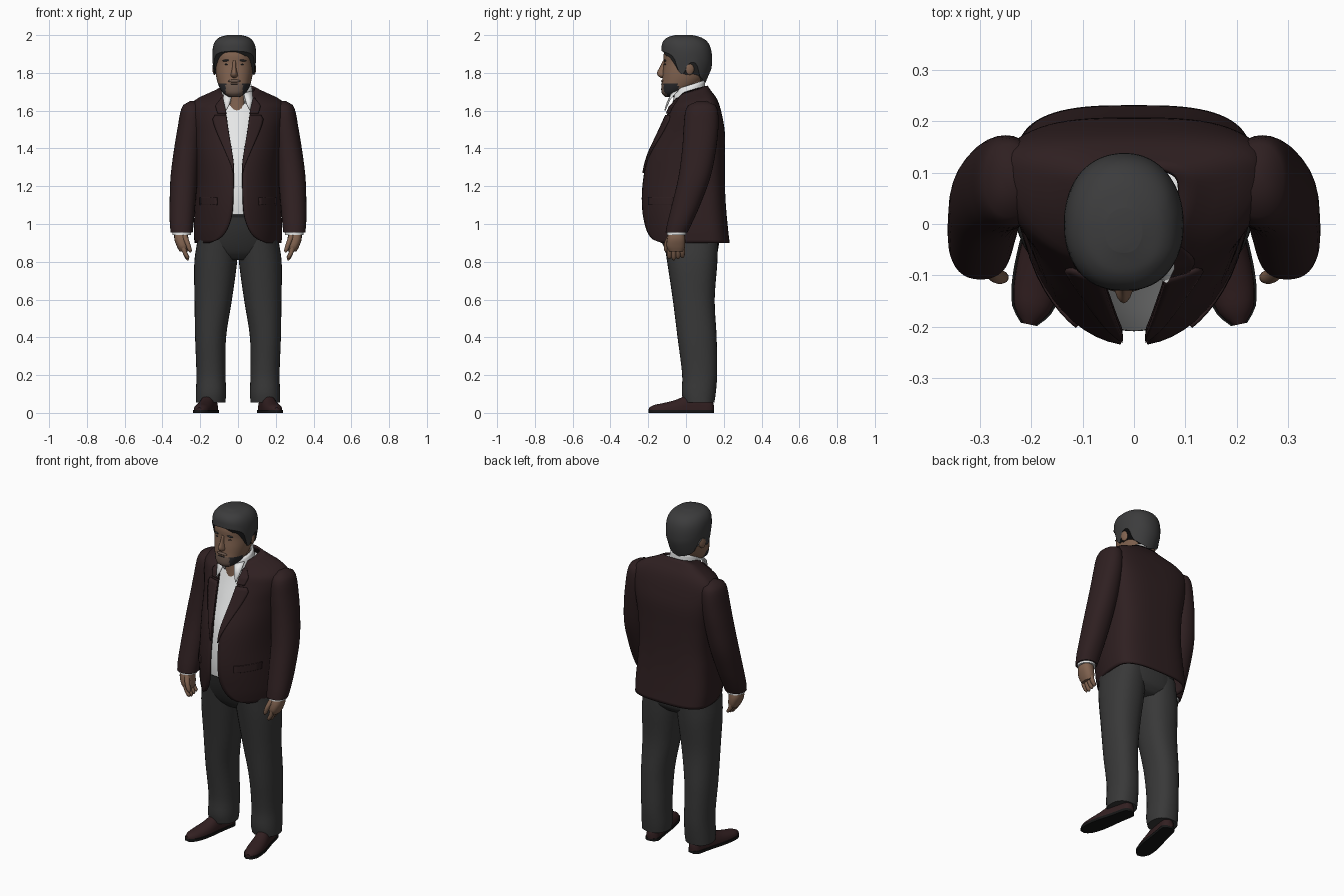
import bpy, bmesh
from math import sin, cos, pi, asin, sqrt, copysign
from mathutils import Vector

cube = bpy.data.objects.get("Cube")
if cube:
    bpy.data.objects.remove(cube, do_unlink=True)


def material(name, *rgb):
    m = bpy.data.materials.new(name)
    m.use_nodes = True
    m.diffuse_color = (*rgb, 1)
    bsdf = next(n for n in m.node_tree.nodes if n.type == 'BSDF_PRINCIPLED')
    bsdf.inputs["Base Color"].default_value = (*rgb, 1)
    bsdf.inputs["Roughness"].default_value = 0.8
    return m


JACKET = material("dark maroon cloth", .028, .014, .015)
TROUSER = material("charcoal cloth", .04, .04, .04)
SHIRT = material("white cotton", .8, .81, .81)
SKIN = material("skin", .22, .125, .08)
STUBBLE = material("grey stubble", .15, .1, .075)
HAIR = material("dark grey hair", .045, .045, .046)
BEARD = material("dark beard", .022, .022, .025)
SHOE = material("brown leather", .032, .014, .015)
SOLE = material("black rubber", .008, .008, .008)
BELT = material("dark belt", .02, .02, .021)


def finish(ob, *mats, angle=50):
    for m in mats:
        ob.data.materials.append(m)
    bpy.ops.object.select_all(action='DESELECT')
    ob.select_set(True)
    bpy.context.view_layer.objects.active = ob
    bpy.ops.object.shade_smooth_by_angle(angle=angle * pi / 180)
    return ob


def skin(name, rings, *mats, closed=True, caps=True, thick=0):
    """Join rows of points into a surface."""
    bm = bmesh.new()
    grid = [[bm.verts.new(p) for p in r] for r in rings]
    n = len(grid[0])
    for lo, hi in zip(grid, grid[1:]):
        for i in range(n if closed else n - 1):
            j = (i + 1) % n
            bm.faces.new((lo[i], lo[j], hi[j], hi[i]))
    if closed and caps:
        bm.faces.new(grid[0][::-1])
        bm.faces.new(grid[-1])
    bmesh.ops.recalc_face_normals(bm, faces=bm.faces)
    me = bpy.data.meshes.new(name)
    bm.to_mesh(me)
    bm.free()
    ob = bpy.data.objects.new(name, me)
    bpy.context.collection.objects.link(ob)
    finish(ob, *mats)
    if thick:
        mod = ob.modifiers.new("thickness", 'SOLIDIFY')
        mod.thickness, mod.offset = thick, 0
    return ob


def sample(rows, z):
    """Smoothly interpolate rows keyed by their first number."""
    z = min(max(z, rows[0][0]), rows[-1][0])
    i = next(k for k in range(len(rows) - 1) if z <= rows[k + 1][0])

    def slope(k, c):
        a, b = rows[max(k - 1, 0)], rows[min(k + 1, len(rows) - 1)]
        return (b[c] - a[c]) / (b[0] - a[0])
    p, q = rows[i], rows[i + 1]
    h = q[0] - p[0]
    t = (z - p[0]) / h
    ease = t * t * (3 - 2 * t)
    return [p[c] + (q[c] - p[c]) * ease + h * t * (1 - t) *
            ((1 - t) * slope(i, c) - t * slope(i + 1, c)) for c in range(1, len(p))]


def spread(a, b, n):
    return [a + (b - a) * i / n for i in range(n + 1)]


def point(rows, z, a, pf=2, pb=2, mid=.5, tilt=0, grow=0, side=1):
    """Point on a body section; angle 0 is the front. Rows: z, cx, rx, front, back."""
    cx, rx, f, b = sample(rows, z)
    rx, f, b = rx + grow, f - grow, b + grow
    cy = f + (b - f) * mid
    s, c = sin(a), cos(a)
    e = 2 / (pf if c > 0 else pb)
    y = cy - copysign(abs(c) ** e, c) * (cy - f if c > 0 else b - cy)
    return Vector(((cx + copysign(abs(s) ** e, s) * rx) * side, y, z + tilt * (y - cy)))


def loft(name, rows, *mats, z0=None, z1=None, steps=20, seg=32, caps=True, thick=0, **kw):
    zs = spread(z0 or rows[0][0], z1 or rows[-1][0], steps)
    return skin(name, [[point(rows, z, 2 * pi * i / seg, **kw) for i in range(seg)] for z in zs],
                *mats, caps=caps, thick=thick)


def ball(name, loc, size, mat, rot=(0, 0, 0)):
    bpy.ops.mesh.primitive_uv_sphere_add(segments=16, ring_count=10, location=loc, rotation=rot)
    ob = bpy.context.object
    ob.name, ob.scale = name, size
    return finish(ob, mat)


# Jacket body: an open-fronted shell with a curved cutaway
TORSO = [(.90, 0, .225, -.20, .225), (.97, 0, .228, -.215, .217), (1.1, 0, .222, -.23, .205),
         (1.22, 0, .215, -.225, .2), (1.35, 0, .22, -.2, .2), (1.48, 0, .235, -.145, .2),
         (1.57, 0, .252, -.105, .186), (1.63, 0, .246, -.08, .17), (1.665, 0, .2, -.065, .15),
         (1.69, 0, .138, -.06, .127), (1.715, 0, .088, -.055, .11)]
OPENING = [(.9, .15), (.915, .11), (.94, .078), (1, .045), (1.08, .028), (1.3, .024),
           (1.36, .03), (1.5, .053), (1.6, .066), (1.68, .072), (1.72, .07)]
body = dict(pf=2, pb=3, mid=.72)


def neck_tilt(z):
    return .3 * max(0, min(1, (z - 1.62) / .09))


rings = []
for z in spread(.9, 1.715, 48):
    a0 = asin(sample(OPENING, z)[0] / sample(TORSO, z)[1])
    rings.append([point(TORSO, z, a, tilt=neck_tilt(z), **body) for a in spread(a0, 2 * pi - a0, 56)])
skin("jacket_body", rings, JACKET, closed=False, thick=.012)


def on_front(x, z, out, side):
    """Point lying just off the front of the jacket."""
    p = point(TORSO, z, asin(min(x / sample(TORSO, z)[1], 1)), tilt=neck_tilt(z), **body)
    return Vector((p.x * side, p.y - out, p.z))


# Lapels, upper collar leaves and pocket flaps
LAPEL = [(1.27, .003), (1.4, .04), (1.55, .075), (1.575, .06)]
LEAF = [(1.585, .045), (1.63, .05), (1.69, .018)]
FLAP = [(1.1, .09), (1.14, .09)]
for side, label in ((1, "left"), (-1, "right")):
    for part, rows in (("lapel", LAPEL), ("collar_leaf", LEAF), ("pocket_flap", FLAP)):
        grid = []
        for z in spread(rows[0][0], rows[-1][0], 14):
            x0 = .11 if part == "pocket_flap" else sample(OPENING, z)[0] - .002
            grid.append([on_front(x, z, .01, side) for x in spread(x0, x0 + sample(rows, z)[0], 6)])
        skin(f"{label}_{part}", grid, JACKET, closed=False, thick=.009)

# Shirt, with skin showing at the open neck
shirt = loft("shirt", TORSO, SHIRT, SKIN, z0=1.05, z1=1.7, steps=44, seg=72, grow=-.022, **body)
for f in shirt.data.polygons:
    if f.center.z > 1.6 and f.center.y < 0 and abs(f.center.x) < (f.center.z - 1.6) * .6:
        f.material_index = 1
COLLAR = [(1.665, -.003, .086, -.078, .1), (1.735, -.006, .073, -.06, .096)]
skin("shirt_collar", [[point(COLLAR, z, a, tilt=.33) for a in spread(.45, 2 * pi - .45, 36)]
                      for z in spread(1.665, 1.735, 4)], SHIRT, closed=False, thick=.007)
for side, label in ((1, "left"), (-1, "right")):
    wing = [[(.03, -.078, 1.69), (.076, -.045, 1.705)], [(.045, -.102, 1.635), (.078, -.085, 1.66)],
            [(.062, -.112, 1.6), (.066, -.11, 1.605)]]
    skin(f"{label}_collar_wing", [[(x * side, y, z) for x, y, z in r] for r in wing],
         SHIRT, closed=False, thick=.006)

# Trousers and belt
HIPS = [(.81, 0, .12, -.06, .13), (.85, 0, .195, -.1, .165), (.95, 0, .208, -.15, .178),
        (1.07, 0, .195, -.188, .175)]
loft("trouser_seat", HIPS, TROUSER, pf=2.2, pb=2.5, mid=.6)
loft("belt", HIPS, BELT, z0=1.035, z1=1.075, steps=3, grow=.005, pf=2.2, pb=2.5, mid=.6)
LEG = [(.055, .145, .078, -.012, .15), (.1, .143, .08, -.022, .157), (.2, .143, .077, -.02, .165),
       (.4, .145, .082, -.045, .162), (.6, .131, .099, -.07, .152), (.8, .118, .113, -.1, .166),
       (.93, .106, .106, -.12, .17)]

# Sleeves and hands
SLEEVE = [(.955, .298, .058, -.108, .008), (1.0, .298, .063, -.1, .03), (1.1, .294, .068, -.075, .075),
          (1.25, .285, .072, -.04, .13), (1.4, .268, .07, -.02, .16), (1.52, .252, .066, -.012, .172),
          (1.6, .245, .058, -.002, .168), (1.635, .242, .044, .02, .15), (1.65, .238, .018, .06, .11)]
PALM = [(.855, .288, .022, -.09, -.015), (.88, .292, .031, -.102, -.006), (.92, .3, .037, -.1, -.004),
        (.96, .3, .036, -.09, -.01), (1, .298, .034, -.085, -.01)]
CUFF = [(.943, .298, .05, -.1, .001), (.99, .298, .05, -.1, .001)]

# Shoes: distance from heel, half width, height
LAST = [(0, .014, .05), (.015, .033, .075), (.08, .038, .1), (.14, .041, .095), (.2, .046, .07),
        (.27, .045, .052), (.32, .034, .042), (.347, .012, .028)]


def shoe(label, side):
    heel, ahead = Vector((.135, .145, 0)), Vector((.2, -.98, 0))
    across = Vector((.98, .2, 0))

    def place(t, u, z):
        p = heel + ahead * t + across * u
        return Vector((p.x * side, p.y, z))
    stations = spread(0, .347, 24)
    upper = []
    for t in stations:
        w, h = sample(LAST, t)
        upper.append([place(t, w * cos(a), .012 + (h - .012) * max(sin(a), 0) ** .8)
                      for a in spread(0, 2 * pi * 23 / 24, 23)])
    skin(f"{label}_shoe", upper, SHOE)
    outline = [place(t, s * (sample(LAST, t)[0] + .004), 0)
               for s, order in ((1, stations), (-1, stations[::-1])) for t in order]
    skin(f"{label}_sole", [outline, [p + Vector((0, 0, .016)) for p in outline]], SOLE)


for side, label in ((1, "left"), (-1, "right")):
    loft(f"{label}_trouser_leg", LEG, TROUSER, side=side, steps=30, pf=2.2, pb=2.3)
    loft(f"{label}_sleeve", SLEEVE, JACKET, side=side, steps=34, pf=2.2, pb=2.2)
    loft(f"{label}_cuff", CUFF, SHIRT, side=side, steps=2)
    loft(f"{label}_palm", PALM, SKIN, side=side, seg=20, pf=2.4, pb=2.4)
    for i in range(4):
        y, low = -.088 + .023 * i, .808 + .006 * abs(i - 1)
        finger = [(low, .266, .004, y - .004, y + .004), (low + .008, .268, .011, y - .011, y + .011),
                  (.85, .282, .013, y - .013, y + .013), (.89, .292, .013, y - .013, y + .013)]
        loft(f"{label}_finger_{i + 1}", finger, SKIN, side=side, steps=8, seg=10)
    thumb = [(.85, .252, .004, -.108, -.1), (.858, .254, .011, -.115, -.093),
             (.9, .268, .014, -.115, -.085), (.945, .285, .016, -.095, -.065)]
    loft(f"{label}_thumb", thumb, SKIN, side=side, steps=10, seg=10)
    shoe(label, side)

# Head and neck; beard along the jaw
HX = -.02
HEAD = [(1.672, HX, .028, -.108, -.04), (1.69, HX, .056, -.127, -.01), (1.72, HX, .077, -.131, .05),
        (1.76, HX, .091, -.126, .09), (1.8, HX, .098, -.123, .11), (1.85, HX, .1, -.118, .12),
        (1.9, HX, .1, -.118, .118), (1.95, HX, .086, -.1, .098), (1.982, HX, .045, -.05, .05)]
loft("neck", [(1.6, -.005, .066, -.07, .09), (1.78, -.015, .068, -.06, .09)], SKIN, steps=4)
head = loft("head", HEAD, SKIN, BEARD, STUBBLE, steps=48, seg=56, pf=2.3, pb=2.1)
for f in head.data.polygons:
    c, x = f.center, abs(f.center.x - HX)
    if c.z < 1.74 and c.y < -.04:
        f.material_index = 2 if x < .045 and c.y < -.1 else 1
NOSE = [(1.773, HX, .008, -.132, -.1), (1.784, HX, .02, -.148, -.1), (1.8, HX, .017, -.154, -.1),
        (1.83, HX, .011, -.139, -.1), (1.865, HX, .01, -.122, -.1)]
loft("nose", NOSE, SKIN, steps=14, seg=18, mid=.8)
ball("moustache", (HX, -.124, 1.757), (.034, .008, .008), STUBBLE)
ball("mouth", (HX, -.128, 1.742), (.024, .005, .003), BEARD)
for side, label in ((1, "left"), (-1, "right")):
    ball(f"{label}_eyebrow", (HX + side * .04, -.11, 1.866), (.024, .007, .005), HAIR, (0, side * .08, 0))
    ball(f"{label}_eye", (HX + side * .038, -.109, 1.845), (.014, .005, .004), BEARD)
    ball(f"{label}_ear", (HX + side * .103, .022, 1.825), (.011, .024, .036), SKIN, (-.15, 0, side * .3))

# Hair: a cap whose lower edge follows the hairline, sideburns and nape
CROWN = [(1.74, HX, .084, -.1, .096), (1.8, HX, .105, -.122, .126), (1.86, HX, .111, -.125, .134),
         (1.92, HX, .111, -.126, .13), (1.96, HX, .1, -.12, .112), (1.985, HX, .075, -.095, .076),
         (1.997, HX, .035, -.055, .03)]
HAIRLINE = [(0, 1.918), (.7, 1.908), (1.1, 1.88), (1.3, 1.81), (1.5, 1.8), (1.65, 1.85),
            (1.95, 1.85), (2.2, 1.785), (pi, 1.745)]
angles = spread(0, 2 * pi * 71 / 72, 71)
rings = []
for t in spread(0, 1, 20):
    ring = []
    for a in angles:
        low = sample(HAIRLINE, min(a, 2 * pi - a))[0]
        z = low + (1.997 - low) * sqrt(t * (2 - t))
        ring.append(point(CROWN, z, a, pf=2.3, pb=2.1, grow=.003 * sin(5 * a + 6 * t) * t * (1 - t)))
    rings.append(ring)
skin("hair", rings, HAIR, thick=.008)
